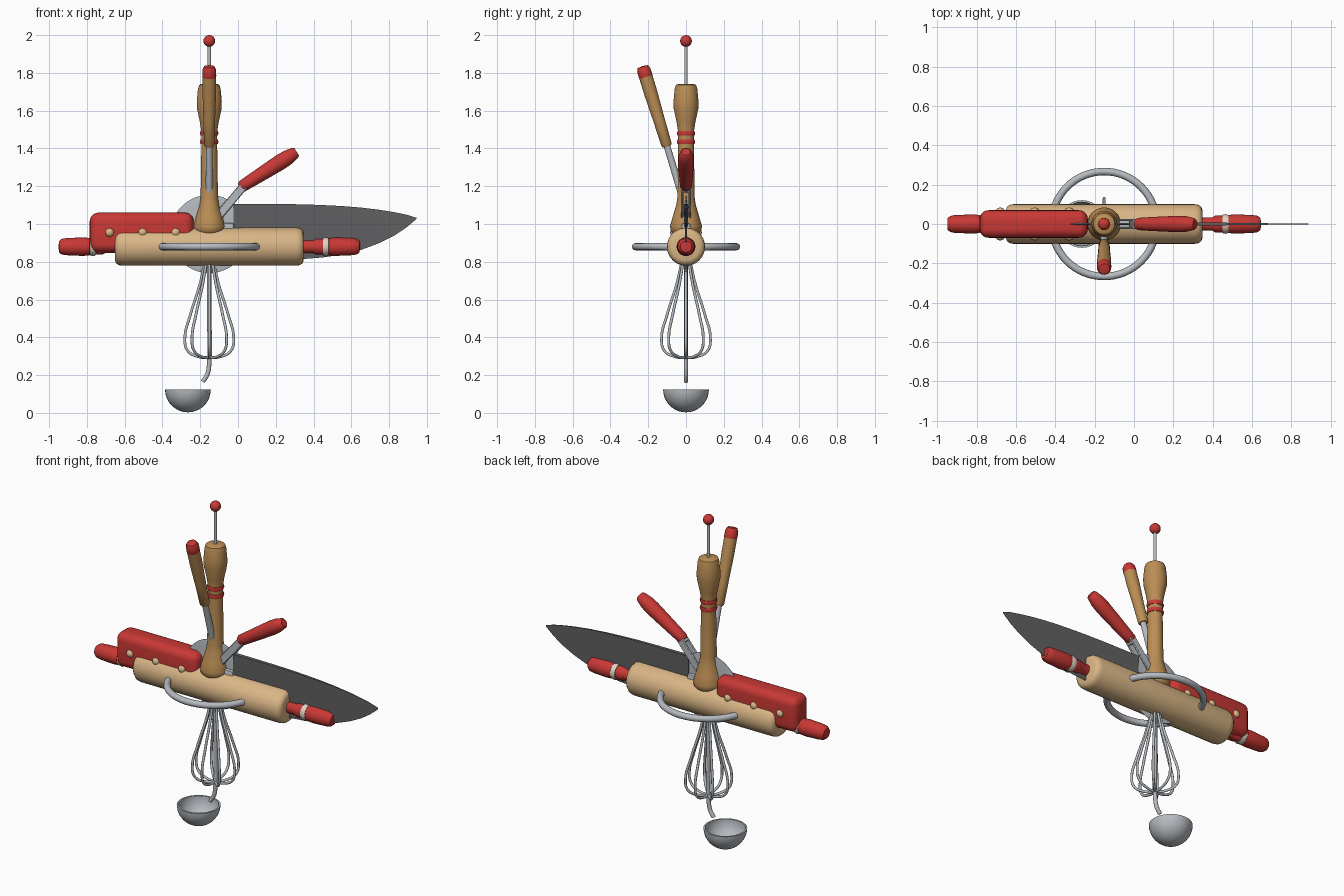
import bpy, bmesh, math
from mathutils import Vector, Matrix

if "Cube" in bpy.data.objects:
    bpy.data.objects.remove(bpy.data.objects["Cube"])

CX = -0.152      # shared vertical axis of the upright tools
PIN_Z = 0.88     # height of the rolling pin axis


def material(name, rgb):
    m = bpy.data.materials.new(name)
    m.use_nodes = True
    m.diffuse_color = (*rgb, 1)
    m.node_tree.nodes["Principled BSDF"].inputs["Base Color"].default_value = (*rgb, 1)
    return m


PALE = material("pale wood", (0.70, 0.47, 0.24))
WOOD = material("brown wood", (0.50, 0.27, 0.09))
RED = material("red paint", (0.58, 0.04, 0.035))
STEEL = material("steel", (0.47, 0.50, 0.53))
DARK = material("dark blade", (0.12, 0.12, 0.125))
CREAM = material("cream", (0.72, 0.65, 0.53))


def finish(name, bm, mat, angle=40):
    bmesh.ops.recalc_face_normals(bm, faces=bm.faces)
    mesh = bpy.data.meshes.new(name)
    bm.to_mesh(mesh)
    bm.free()
    ob = bpy.data.objects.new(name, mesh)
    bpy.context.collection.objects.link(ob)
    mesh.materials.append(mat)
    bpy.ops.object.select_all(action="DESELECT")
    ob.select_set(True)
    bpy.context.view_layer.objects.active = ob
    bpy.ops.object.shade_smooth_by_angle(angle=math.radians(angle))
    return ob


def lathe(name, profile, mat, origin=(0, 0, 0), axis=(0, 0, 1), sides=32):
    """Spin (radius, distance) points about an axis."""
    bm = bmesh.new()
    vs = [bm.verts.new((r, 0, t)) for r, t in profile]
    es = [bm.edges.new(p) for p in zip(vs, vs[1:])]
    bmesh.ops.spin(bm, geom=vs + es, cent=(0, 0, 0), axis=(0, 0, 1),
                   angle=math.tau, steps=sides, use_merge=True)
    bmesh.ops.remove_doubles(bm, verts=bm.verts, dist=0.0001)
    turn = Vector(axis).to_track_quat("Z", "Y").to_matrix().to_4x4()
    bm.transform(Matrix.Translation(origin) @ turn)
    return finish(name, bm, mat)


def tube(name, points, radius, mat, cyclic=False):
    """Round wire following a smooth path."""
    cu = bpy.data.curves.new(name, "CURVE")
    cu.dimensions = "3D"
    cu.bevel_depth = radius
    cu.bevel_resolution = 3
    cu.resolution_u = 8
    cu.use_fill_caps = True
    sp = cu.splines.new("BEZIER")
    sp.bezier_points.add(len(points) - 1)
    sp.use_cyclic_u = cyclic
    for bp, co in zip(sp.bezier_points, points):
        bp.co = co
        bp.handle_left_type = bp.handle_right_type = "AUTO"
    ob = bpy.data.objects.new(name, cu)
    bpy.context.collection.objects.link(ob)
    cu.materials.append(mat)
    return ob


def box(name, centre, size, mat, bevel=0, segments=4, pitch=0):
    bm = bmesh.new()
    bmesh.ops.create_cube(bm, size=1)
    bm.transform(Matrix.Diagonal((*size, 1)))
    if bevel:
        bmesh.ops.bevel(bm, geom=bm.edges[:], offset=bevel, segments=segments,
                        profile=0.5, affect="EDGES")
    bm.transform(Matrix.Translation(centre) @ Matrix.Rotation(pitch, 4, "Y"))
    return finish(name, bm, mat)


# Rolling pin body with rounded ends
lathe("rolling_pin_body", [(0, -0.5), (0.07, -0.5), (0.086, -0.495), (0.097, -0.482), (0.101, -0.46),
                           (0.101, 0.46), (0.097, 0.482), (0.086, 0.495), (0.07, 0.5), (0, 0.5)],
      PALE, (CX, 0, PIN_Z), (1, 0, 0))

# Rolling pin handles, same on both ends
for side, label in ((1, "left"), (-1, "right")):
    origin, axis = (CX, 0, PIN_Z), (side, 0, 0)
    lathe(f"pin_neck_{label}", [(0.034, 0.48), (0.034, 0.55), (0.042, 0.565), (0.042, 0.61)],
          RED, origin, axis, 24)
    lathe(f"pin_ring_{label}", [(0.03, 0.6), (0.046, 0.602), (0.05, 0.615), (0.046, 0.632), (0.03, 0.634)],
          CREAM, origin, axis, 24)
    lathe(f"pin_grip_{label}", [(0.03, 0.63), (0.046, 0.633), (0.049, 0.67), (0.045, 0.76),
                                (0.041, 0.782), (0.03, 0.796), (0, 0.798)], RED, origin, axis, 24)

# Hoop lying around the pin
bm = bmesh.new()
ring = bmesh.ops.create_circle(bm, segments=12, radius=0.019,
                               matrix=Matrix.Translation((0.267, 0, 0)) @ Matrix.Rotation(math.pi / 2, 4, "X"))
bmesh.ops.spin(bm, geom=ring["verts"] + bm.edges[:], cent=(0, 0, 0), axis=(0, 0, 1),
               angle=math.tau, steps=64, use_merge=True)
bmesh.ops.remove_doubles(bm, verts=bm.verts, dist=0.0001)
bm.transform(Matrix.Translation((CX, 0, PIN_Z)))
finish("hoop", bm, STEEL)

# Upright wooden handle with red bands, rod and ball
lathe("upright_handle", [(0, 0.93), (0.06, 0.94), (0.082, 0.965), (0.084, 0.99), (0.07, 1.04),
                         (0.052, 1.1), (0.046, 1.14), (0.042, 1.4), (0.042, 1.49), (0.05, 1.54),
                         (0.065, 1.61), (0.066, 1.65), (0.06, 1.715), (0.054, 1.735), (0.042, 1.742), (0, 1.742)],
      WOOD, (CX, 0, 0))
for z in (1.435, 1.48):
    lathe("red_band", [(0.036, z - 0.013), (0.045, z - 0.012), (0.049, z), (0.045, z + 0.012), (0.036, z + 0.013)],
          RED, (CX, 0, 0))
lathe("top_rod", [(0.009, 1.73), (0.009, 1.96)], STEEL, (CX, 0, 0), sides=12)
lathe("top_ball", [(0.031 * math.sin(a * math.pi / 12), 1.969 - 0.031 * math.cos(a * math.pi / 12))
                   for a in range(13)], RED, (CX, 0, 0), sides=24)

# Wooden handle leaning forward, with red end and steel shaft
foot, lean = Vector((CX, -0.1, 1.41)), Vector((0, -0.125, 0.41)).normalized()
lathe("leaning_handle", [(0, 0), (0.022, 0), (0.028, 0.01), (0.031, 0.15), (0.036, 0.3), (0.036, 0.395)],
      WOOD, foot, lean, 24)
lathe("leaning_handle_end", [(0.036, 0.385), (0.037, 0.39), (0.036, 0.425), (0.028, 0.442), (0, 0.446)],
      RED, foot, lean, 24)
lathe("leaning_shaft", [(0.02, -0.3), (0.017, 0.01)], STEEL, foot, lean, 16)

# Cutting wheel, its fork and red handle
lathe("cutting_wheel", [(0, -0.006), (0.17, -0.006), (0.207, -0.001), (0.207, 0.001), (0.17, 0.006), (0, 0.006)],
      STEEL, (CX, 0, 0.947), (0, 1, 0), 64)
for y in (-0.02, 0.02):
    box("wheel_fork_prong", (-0.055, y, 1.1), (0.3, 0.012, 0.045), STEEL, 0.004, 1, math.radians(-50))
grip_foot, grip_dir = Vector((0.015, 0, 1.195)), Vector((0.3, 0, 0.19)).normalized()
box("wheel_fork_bridge", (0.025, 0, 1.195), (0.05, 0.05, 0.045), STEEL, 0.004, 1, math.radians(-50))
lathe("wheel_handle", [(0, -0.005), (0.022, -0.005), (0.031, 0.008), (0.034, 0.06), (0.038, 0.15), (0.042, 0.25),
                       (0.04, 0.295), (0.03, 0.342), (0.022, 0.35), (0, 0.35)], RED, grip_foot, grip_dir, 24)

# Knife handle, rivets and bolster
box("knife_handle", (-0.51, 0, 0.955), (0.55, 0.14, 0.21), RED, 0.045, 5)
for x in (-0.68, -0.505, -0.33):
    lathe("knife_rivet", [(0, -0.084), (0.014, -0.081), (0.023, -0.07), (0.023, 0.07), (0.014, 0.081), (0, 0.084)],
          PALE, (x, 0, 0.955), (0, 1, 0), 16)
box("knife_bolster", (-0.14, 0, 0.935), (0.24, 0.05, 0.14), STEEL, 0.012, 2)

# Knife blade: columns of spine, middle and cutting edge
COLUMNS = [(-0.025, 1.106, 0.815), (0.2, 1.106, 0.815), (0.35, 1.104, 0.815), (0.45, 1.1, 0.823),
           (0.55, 1.095, 0.838), (0.65, 1.087, 0.862), (0.75, 1.075, 0.9), (0.83, 1.062, 0.94),
           (0.89, 1.05, 0.98), (0.944, 1.033, 1.026)]
bm = bmesh.new()
loops = []
for x, top, low in COLUMNS:
    t = 0.012 * (0.95 - x) / 0.975 + 0.0005
    mid = top - 0.35 * (top - low)
    loops.append([bm.verts.new(p) for p in ((x, -t, top), (x, -t * 0.8, mid), (x, -0.0005, low),
                                            (x, 0.0005, low), (x, t * 0.8, mid), (x, t, top))])
for a, b in zip(loops, loops[1:]):
    for i in range(6):
        j = (i + 1) % 6
        bm.faces.new((a[i], a[j], b[j], b[i]))
bm.faces.new(loops[0])
bm.faces.new(loops[-1])
finish("knife_blade", bm, DARK)

# Whisk: four crossing wire loops
HALF = [(0.022, 0.8), (0.05, 0.68), (0.1, 0.52), (0.129, 0.4), (0.115, 0.33), (0.06, 0.298)]
PATH = HALF + [(0, 0.293)] + [(-r, z) for r, z in reversed(HALF)]
for k in range(4):
    a = k * math.pi / 4
    tube("whisk_wire", [(CX + r * math.cos(a), r * math.sin(a), z) for r, z in PATH], 0.0075, STEEL)

# Ladle: hooked stem and hollow bowl
tube("ladle_stem", [(CX, 0, 0.85), (CX, 0, 0.5), (CX, 0, 0.27), (CX - 0.01, 0, 0.205), (CX - 0.035, 0, 0.165)],
     0.012, STEEL)
arc = [i * math.pi / 24 for i in range(13)]
outer = [(0.121 * math.sin(a), -0.121 * math.cos(a)) for a in arc]
inner = [(0.111 * math.sin(a), -0.111 * math.cos(a)) for a in reversed(arc)]
lathe("ladle_bowl", outer + inner, STEEL, (-0.265, 0, 0.124))
